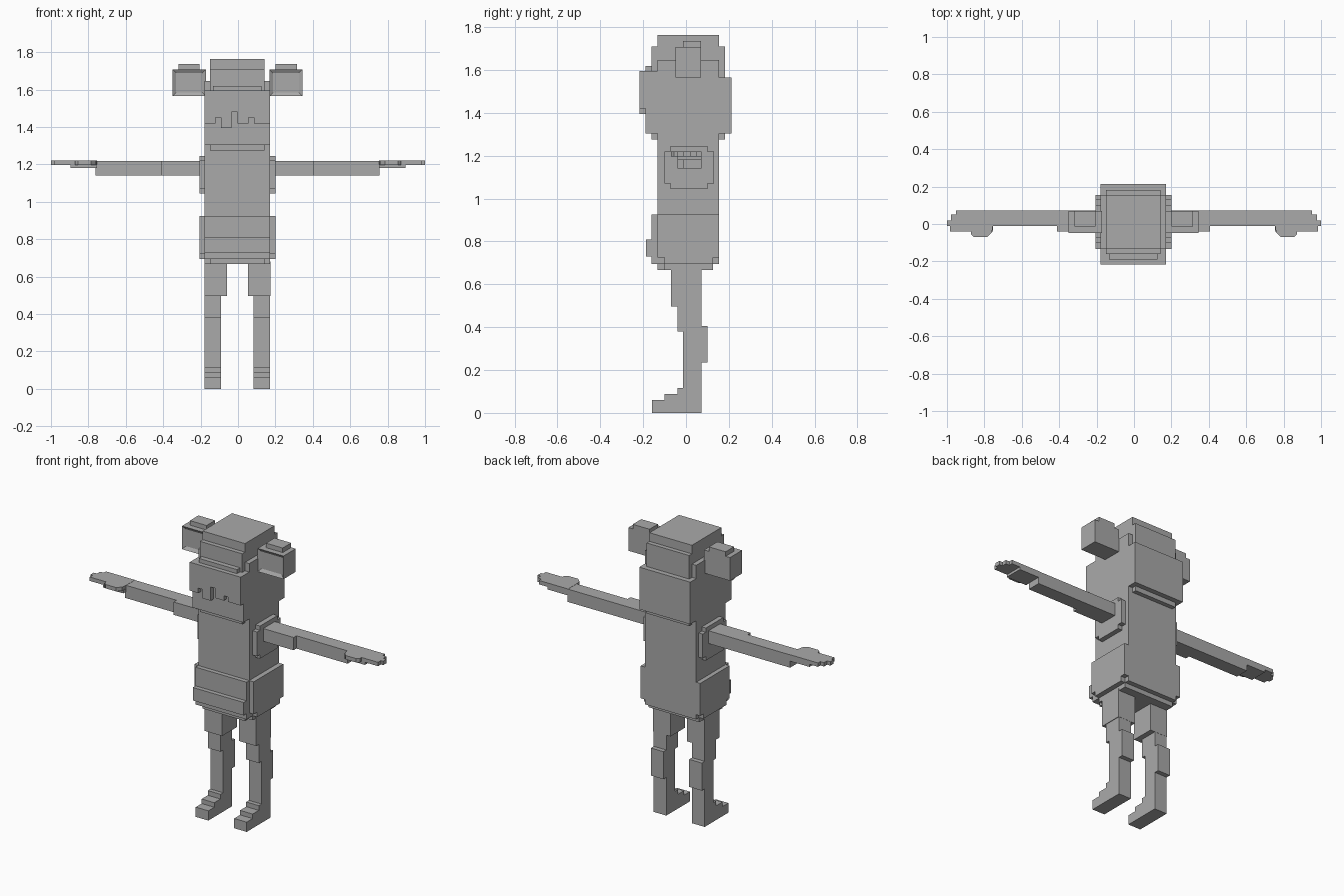
import bpy, bmesh

grey = bpy.data.materials.new("grey")
grey.diffuse_color = (0.4, 0.4, 0.4, 1)
CX = -0.004  # body centre line


def finish(name, bm):
    bmesh.ops.recalc_face_normals(bm, faces=bm.faces)
    me = bpy.data.meshes.new(name)
    bm.to_mesh(me)
    bm.free()
    me.materials.append(grey)
    ob = bpy.data.objects.new(name, me)
    bpy.context.collection.objects.link(ob)
    return ob


def prism(bm, pts, lo, hi, axis):
    """Extrude a 2D outline along x (points y,z), y (points x,z) or z (points x,y)."""
    def place(p, d):
        v = list(p)
        v.insert(axis, d)
        return v
    a = [bm.verts.new(place(p, lo)) for p in pts]
    b = [bm.verts.new(place(p, hi)) for p in pts]
    bm.faces.new(a)
    bm.faces.new(b[::-1])
    for i in range(len(a)):
        j = (i + 1) % len(a)
        bm.faces.new((a[i], a[j], b[j], b[i]))


def box(bm, x0, x1, y0, y1, z0, z1):
    prism(bm, [(x0, y0), (x1, y0), (x1, y1), (x0, y1)], z0, z1, 2)


def boxes(name, dims):
    bm = bmesh.new()
    for d in dims:
        box(bm, *d)
    return finish(name, bm)


def sym(half, *rest):
    return (CX - half, CX + half, *rest)


# Head: stepped slabs from jaw to crown
boxes("head", [
    sym(.174, -.19, .213, 1.305, 1.565),
    sym(.145, -.16, .182, 1.275, 1.306),
    sym(.174, -.133, .155, 1.245, 1.306),
])
boxes("crown", [
    sym(.174, -.133, .155, 1.564, 1.647),
    sym(.145, -.16, .182, 1.564, 1.71),
    sym(.145, -.133, .155, 1.70, 1.763),
    sym(.174, -.19, .155, 1.564, 1.595),
    sym(.13, -.19, -.15, 1.59, 1.62),
])

# Face plate with a notched lower edge around the nose
bm = bmesh.new()
edge = [(-.178, 1.42), (-.12, 1.42), (-.12, 1.45), (-.09, 1.45), (-.09, 1.395),
        (-.035, 1.395), (-.035, 1.48), (-.002, 1.48), (-.002, 1.42), (.055, 1.42),
        (.055, 1.45), (.085, 1.45), (.085, 1.42), (.17, 1.42)]
prism(bm, edge + [(.17, 1.595), (-.178, 1.595)], -.217, -.189, 1)
finish("face_plate", bm)

# Torso, belly and pelvis
boxes("torso", [sym(.174, -.133, .155, .695, 1.246)])
boxes("belly", [
    sym(.174, -.16, -.12, .695, .925),
    sym(.174, -.187, -.15, .73, .81),
])
boxes("pelvis", [sym(.174, -.10, .125, .667, .70), sym(.145, -.133, .125, .667, .70)])

for side, s in (("left", -1), ("right", 1)):
    def mirrored(name, dims):
        return boxes(side + "_" + name,
                     [(min(s * a, s * b) + CX * .6, max(s * a, s * b) + CX * .6, *r)
                      for a, b, *r in dims])

    # Hip and shoulder pads
    mirrored("hip", [(.16, .203, -.133, .155, .725, .925),
                     (.16, .203, -.10, .125, .695, .73)])
    mirrored("shoulder", [(.16, .203, -.10, .13, 1.07, 1.22),
                          (.16, .203, -.072, .10, 1.045, 1.246)])

    # Ear with a shallow recessed front panel
    ear = mirrored("ear", [(.17, .347, -.048, .07, 1.565, 1.708)])
    bm = bmesh.new()
    bm.from_mesh(ear.data)
    front = [f for f in bm.faces if f.normal.y < -.9]
    bmesh.ops.inset_region(bm, faces=front, thickness=.027, depth=-.012)
    bm.to_mesh(ear.data)
    bm.free()
    mirrored("ear_top", [(.203, .317, -.013, .07, 1.70, 1.736)])

    # Arm
    mirrored("upper_arm", [(.20, .41, -.04, .073, 1.14, 1.219)])
    mirrored("forearm", [(.41, .76, -.012, .073, 1.14, 1.219)])

    # Hand, stepped to the fingertips, with thumb
    bm = bmesh.new()
    pts = [(.755, .073), (.953, .073), (.953, .05), (.978, .05), (.978, .02), (1, .02),
           (1, -.012), (.985, -.012), (.985, -.04), (.872, -.04), (.872, -.055),
           (.855, -.07), (.785, -.07), (.76, -.045), (.755, -.012)]
    prism(bm, [(s * x, y) for x, y in pts], 1.196, 1.22, 2)
    box(bm, *sorted((s * .755, s * .895)), -.04, .073, 1.18, 1.2)
    finish(side + "_hand", bm)

    # Leg and stepped foot from a side profile
    bm = bmesh.new()
    x0, x1 = sorted((s * .088 + CX, s * .174 + CX))
    leg = [(-.158, 0), (.072, 0), (.072, .235), (.10, .235), (.10, .405), (.072, .405),
           (.072, .50), (-.04, .50), (-.04, .38), (-.014, .38), (-.014, .117),
           (-.04, .117), (-.04, .088), (-.10, .088), (-.10, .06), (-.158, .06)]
    prism(bm, leg, x0, x1, 0)
    finish(side + "_leg", bm)
    mirrored("thigh", [(.057, .176, -.07, .073, .497, .68)])
